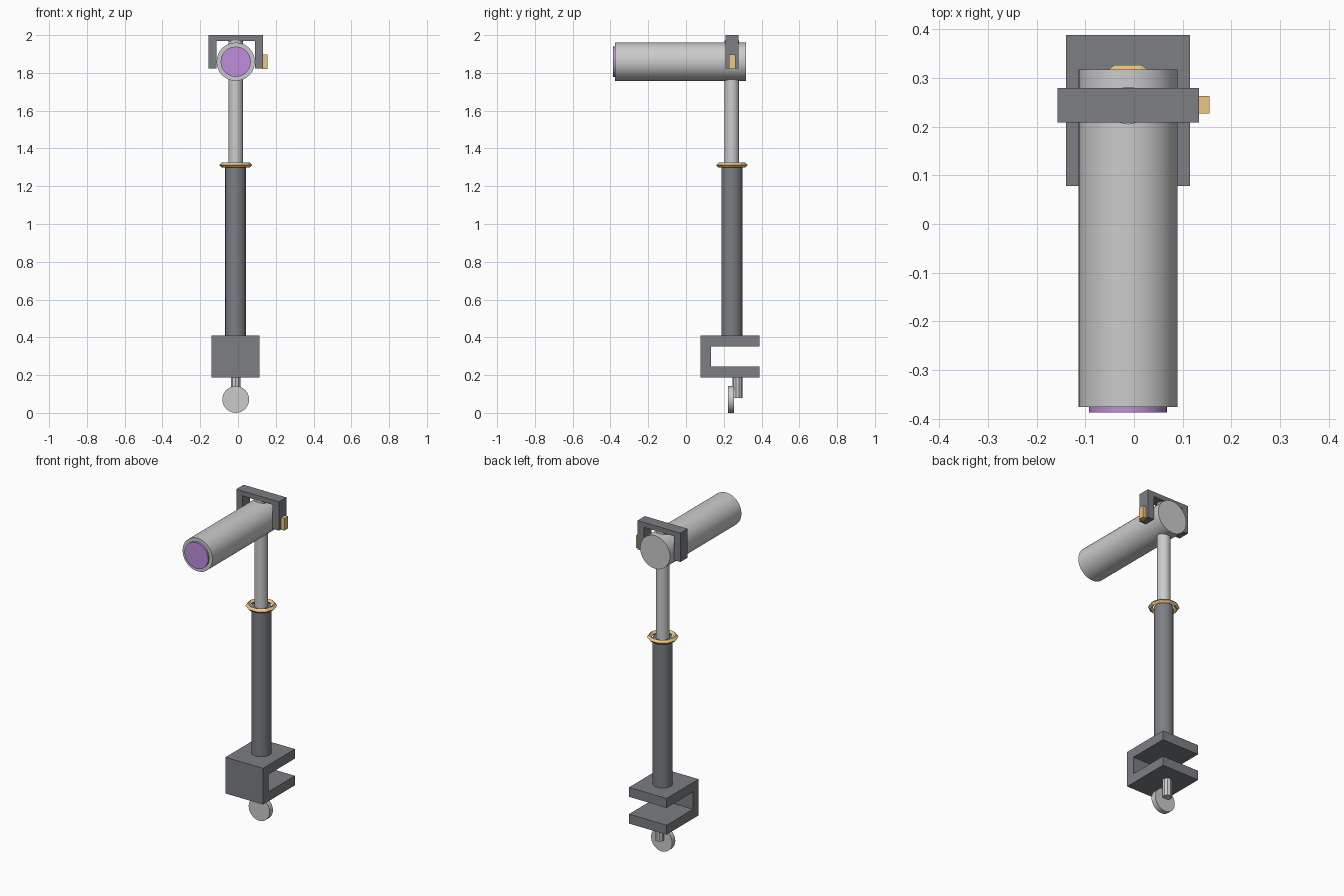
import bpy, math

if "Cube" in bpy.data.objects:
    bpy.data.objects.remove(bpy.data.objects["Cube"])

CX, CY = -0.012, 0.243          # axis of the post


def material(name, rgb):
    m = bpy.data.materials.new(name)
    m.diffuse_color = (*rgb, 1)
    m.use_nodes = True
    m.node_tree.nodes["Principled BSDF"].inputs["Base Color"].default_value = m.diffuse_color
    return m


SLATE = material("slate", (0.2, 0.21, 0.23))
GOLD = material("gold", (0.85, 0.57, 0.22))
PURPLE = material("purple", (0.52, 0.27, 0.72))


def finish(name, mat=None, smooth=False):
    o = bpy.context.object
    o.name = name
    if mat:
        o.data.materials.append(mat)
    if smooth:
        bpy.ops.object.shade_smooth_by_angle(angle=math.radians(35))
    return o


def rod(name, r, lo, hi, x, other, axis="z", sides=32, mat=None, smooth=True):
    """Cylinder from lo to hi along z (other = y) or along y (other = z)."""
    mid = (lo + hi) / 2
    loc = (x, other, mid) if axis == "z" else (x, mid, other)
    rot = (0, 0, 0) if axis == "z" else (math.pi / 2, 0, 0)
    bpy.ops.mesh.primitive_cylinder_add(vertices=sides, radius=r, depth=hi - lo,
                                        location=loc, rotation=rot)
    return finish(name, mat, smooth)


def prism(name, profile, axis, lo, hi, mat):
    """Extrude a profile along x (points are y,z) or along y (points are x,z)."""
    place = (lambda p, d: (d, p[0], p[1])) if axis == "x" else (lambda p, d: (p[0], d, p[1]))
    n = len(profile)
    verts = [place(p, d) for d in (lo, hi) for p in profile]
    faces = [tuple(range(n))[::-1], tuple(range(n, 2 * n))]
    faces += [(i, (i + 1) % n, (i + 1) % n + n, i + n) for i in range(n)]
    me = bpy.data.meshes.new(name)
    me.from_pydata(verts, [], faces)
    o = bpy.data.objects.new(name, me)
    bpy.context.collection.objects.link(o)
    bpy.ops.object.select_all(action="DESELECT")
    bpy.context.view_layer.objects.active = o
    o.select_set(True)
    bpy.ops.object.mode_set(mode="EDIT")
    bpy.ops.mesh.select_all(action="SELECT")
    bpy.ops.mesh.normals_make_consistent(inside=False)
    bpy.ops.object.mode_set(mode="OBJECT")
    return finish(name, mat)


# table clamp: C profile open to the back
prism("clamp", [(0.078, 0.188), (0.388, 0.188), (0.388, 0.246), (0.132, 0.246),
                (0.132, 0.352), (0.388, 0.352), (0.388, 0.41), (0.078, 0.41)],
      "x", -0.14, 0.115, SLATE)

# clamp screw and its thumb disc
rod("clamp_screw", 0.027, 0.08, 0.20, CX, 0.273, sides=10, smooth=False)
rod("thumb_disc", 0.071, 0.222, 0.254, CX, 0.071, axis="y")

# telescoping post with collar
rod("lower_post", 0.0555, 0.41, 1.31, CX, CY, mat=SLATE)
rod("upper_post", 0.0385, 1.31, 1.972, CX, CY)
bpy.ops.mesh.primitive_torus_add(major_segments=10, minor_segments=4, major_radius=0.0745,
                                 minor_radius=0.0135, location=(CX, CY, 1.312))
finish("collar", GOLD)

# lamp barrel and lens
rod("barrel", 0.1015, -0.375, 0.317, CX, 1.859, axis="y")
rod("lens", 0.08, -0.387, -0.37, CX, 1.859, axis="y", mat=PURPLE)

# yoke over the barrel: inverted U
prism("yoke", [(-0.157, 1.823), (-0.115, 1.823), (-0.115, 1.97), (0.09, 1.97),
               (0.09, 1.823), (0.133, 1.823), (0.133, 2.0), (-0.157, 2.0)],
      "y", 0.208, 0.279, SLATE)

# tightening knob on the right of the yoke
bpy.ops.mesh.primitive_cube_add(size=1, location=(0.142, 0.245, 1.859))
bpy.context.object.scale = (0.026, 0.036, 0.075)
finish("yoke_knob", GOLD)
